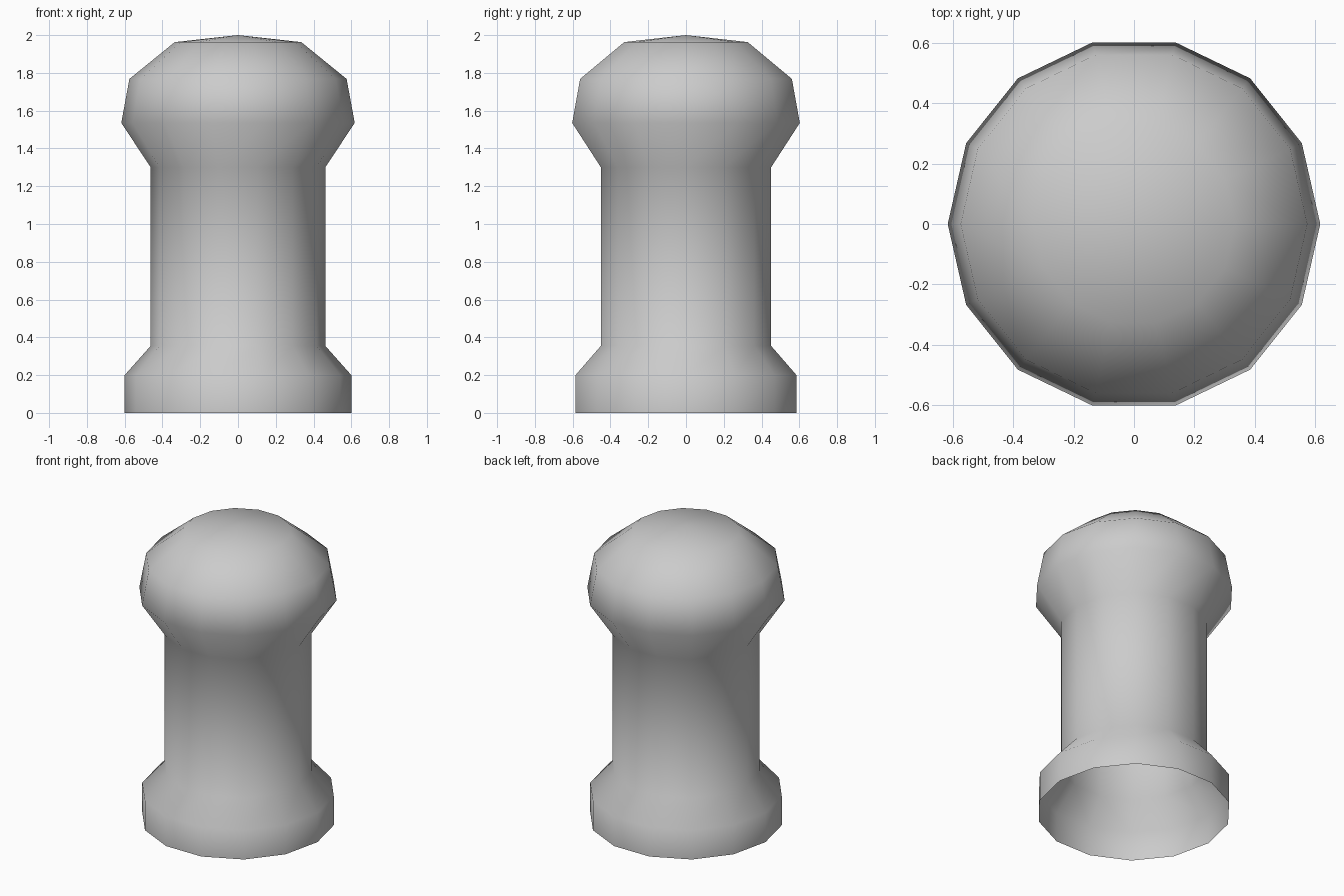
import bpy
import bmesh
from math import cos, sin, tau

cube = bpy.data.objects.get("Cube")
if cube:
    bpy.data.objects.remove(cube, do_unlink=True)

SIDES = 14
# radius and height from the open foot up to the rim of the cap
PROFILE = [(0.6, 0), (0.6, 0.2), (0.462, 0.355), (0.462, 1.3),
           (0.618, 1.535), (0.575, 1.768), (0.335, 1.963)]
TOP = 2.0

# plain grey
grey = bpy.data.materials.new("plain_grey")
grey.use_nodes = True
colour = (0.6, 0.6, 0.6, 1)
grey.diffuse_color = colour
grey.node_tree.nodes["Principled BSDF"].inputs["Base Color"].default_value = colour

# turned post: one ring per profile point, bridged with quads
bm = bmesh.new()
rings = [[bm.verts.new((r * cos(tau * i / SIDES), r * sin(tau * i / SIDES), z))
          for i in range(SIDES)] for r, z in PROFILE]
for low, high in zip(rings, rings[1:]):
    for i in range(SIDES):
        j = (i + 1) % SIDES
        bm.faces.new((low[i], low[j], high[j], high[i]))

# shallow cone closing the cap
tip = bm.verts.new((0, 0, TOP))
for i in range(SIDES):
    bm.faces.new((rings[-1][i], rings[-1][(i + 1) % SIDES], tip))

for face in bm.faces:
    face.smooth = True

mesh = bpy.data.meshes.new("bollard_post")
bm.to_mesh(mesh)
bm.free()
mesh.materials.append(grey)
post = bpy.data.objects.new("bollard_post", mesh)
bpy.context.collection.objects.link(post)
